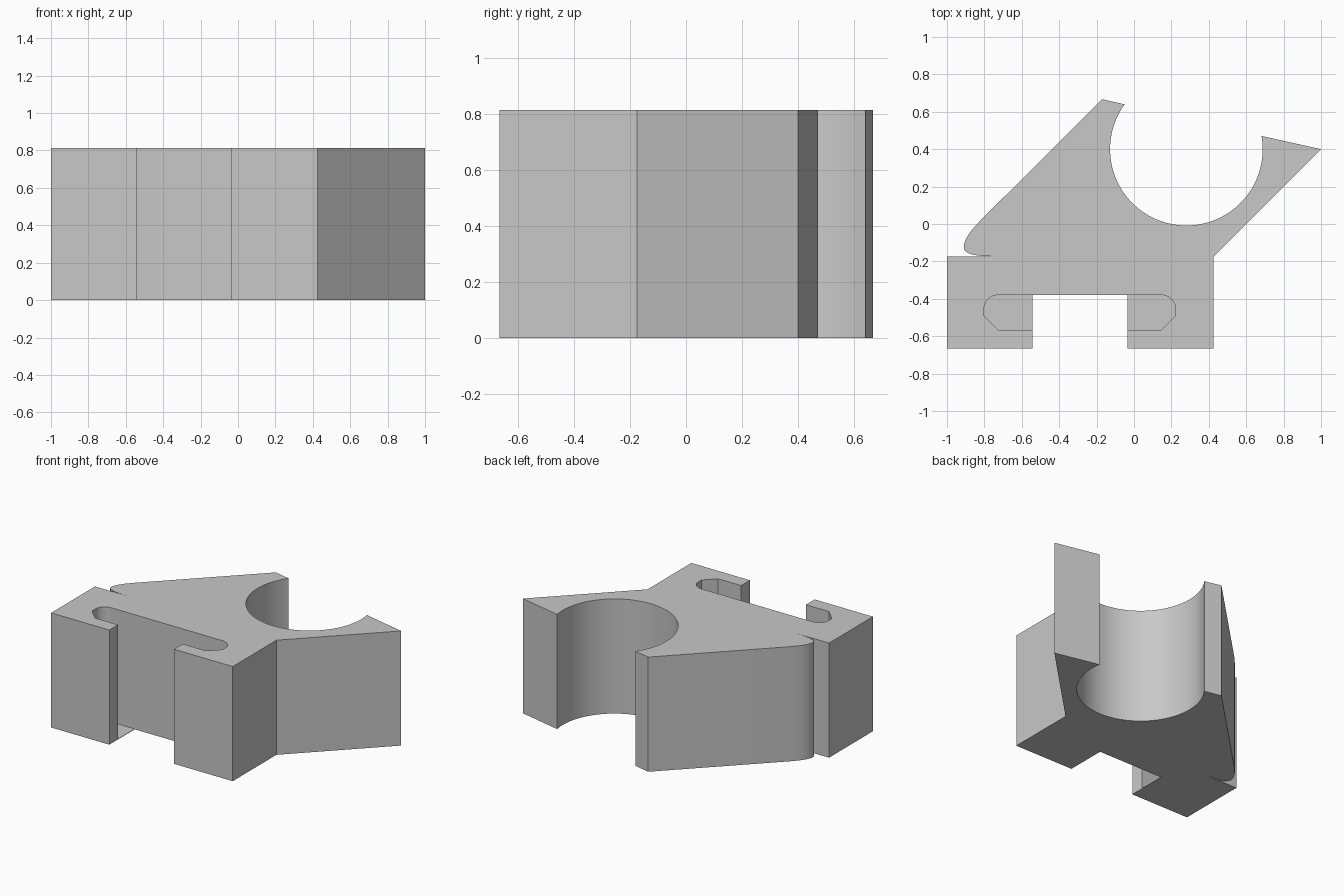
import bpy, bmesh
from math import cos, sin, radians

cube = bpy.data.objects.get("Cube")
if cube:
    bpy.data.objects.remove(cube, do_unlink=True)

HEIGHT = 0.813
MID_X = -0.29          # centre line of the slotted foot

grey = bpy.data.materials.new("plain grey")
grey.use_nodes = True
grey.diffuse_color = (0.58, 0.58, 0.58, 1)
grey.node_tree.nodes["Principled BSDF"].inputs["Base Color"].default_value = grey.diffuse_color


def arc(cx, cy, r, start, end, steps):
    angles = [radians(start + (end - start) * i / steps) for i in range(steps + 1)]
    return [(cx + r * cos(a), cy + r * sin(a)) for a in angles]


def mirror(points):
    return [(2 * MID_X - x, y) for x, y in reversed(points)]


def extrude_profile(name, outline, height):
    bm = bmesh.new()
    base = bm.faces.new([bm.verts.new((x, y, 0)) for x, y in outline])
    top = bmesh.ops.extrude_face_region(bm, geom=[base], use_keep_orig=True)
    verts = [v for v in top["geom"] if isinstance(v, bmesh.types.BMVert)]
    bmesh.ops.translate(bm, verts=verts, vec=(0, 0, height))
    bmesh.ops.recalc_face_normals(bm, faces=bm.faces)
    mesh = bpy.data.meshes.new(name)
    bm.to_mesh(mesh)
    bm.free()
    mesh.materials.append(grey)
    obj = bpy.data.objects.new(name, mesh)
    bpy.context.collection.objects.link(obj)
    bpy.ops.object.select_all(action='DESELECT')
    obj.select_set(True)
    bpy.context.view_layer.objects.active = obj
    bpy.ops.object.shade_smooth_by_angle(angle=radians(30))
    return obj


# Undercut pocket in the right-hand foot: lip, chamfer, rounded inner corner
pocket = [(-0.036, -0.567), (0.145, -0.567), (0.222, -0.49)]
pocket += arc(0.147, -0.455, 0.075, 0, 90, 8)

# Foot with the open channel, running left to right
right_foot = [(-0.036, -0.665)]
channel = mirror(right_foot + pocket[::1])[::-1] + pocket[::-1] + right_foot
foot = [(-1, -0.175), (-1, -0.665)] + channel + [(0.424, -0.665), (0.424, -0.175)]

# Clip jaws around the round seat
seat = arc(0.28, 0.4, 0.408, 370, 144, 64)
jaws = [(1, 0.4)] + seat + [(-0.17, 0.667)]

# Rounded nose that curls under to a thin slit
nose = [(-0.82, 0.02), (-0.87, -0.035), (-0.897, -0.075), (-0.91, -0.11),
        (-0.908, -0.138), (-0.89, -0.155), (-0.86, -0.165), (-0.81, -0.171),
        (-0.75, -0.173)]

extrude_profile("clip_body", foot + jaws + nose, HEIGHT)

# Thin floors closing the pockets underneath
floor = pocket + [(-0.036, -0.38)]
extrude_profile("right_pocket_floor", floor, 0.003)
extrude_profile("left_pocket_floor", mirror(floor), 0.003)
